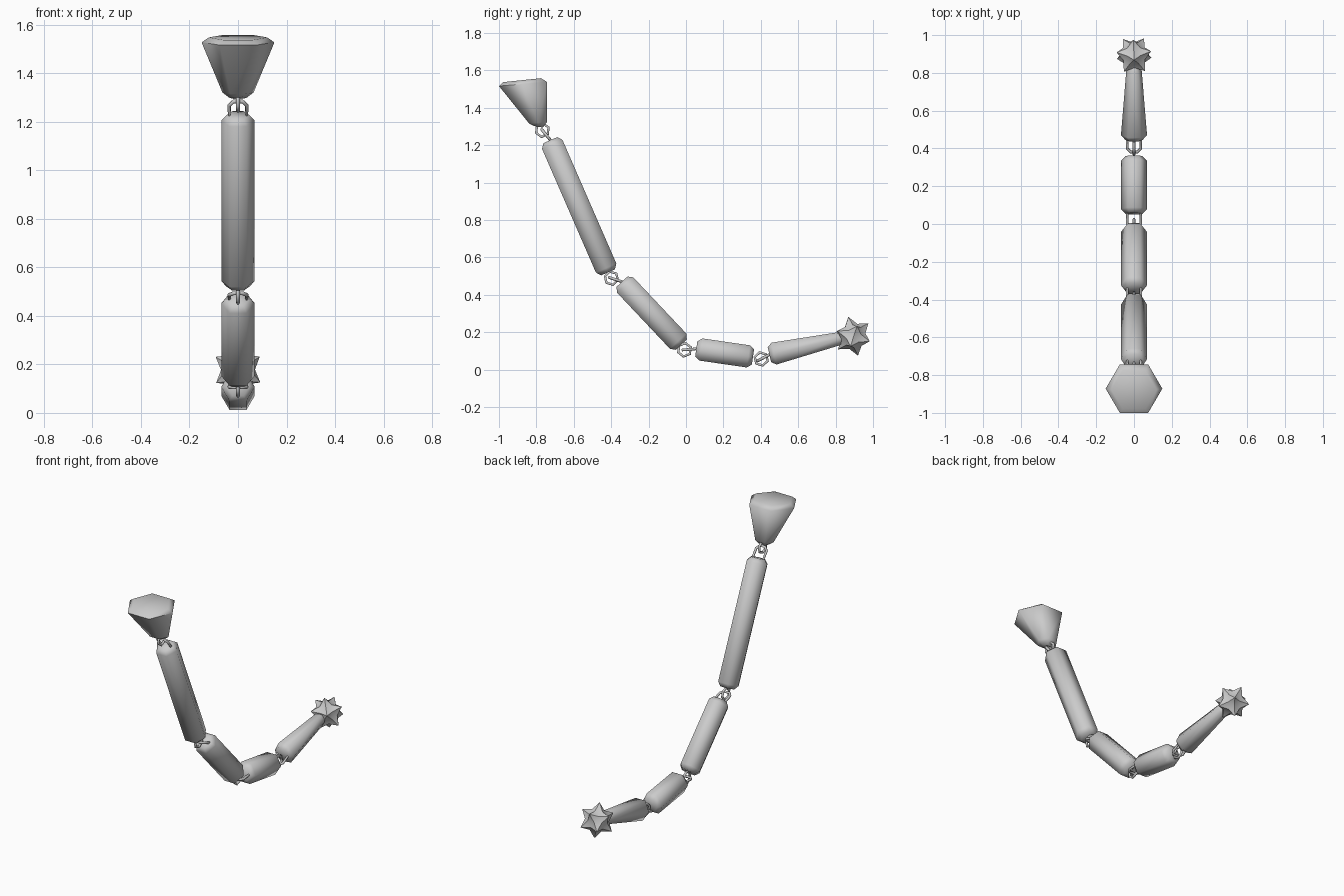
import bpy, bmesh, math
from mathutils import Vector, Matrix

if "Cube" in bpy.data.objects:
    bpy.data.objects.remove(bpy.data.objects["Cube"])


def finish(name, bm, angle=65):
    bmesh.ops.recalc_face_normals(bm, faces=bm.faces)
    me = bpy.data.meshes.new(name)
    bm.to_mesh(me)
    bm.free()
    ob = bpy.data.objects.new(name, me)
    bpy.context.collection.objects.link(ob)
    bpy.ops.object.select_all(action='DESELECT')
    ob.select_set(True)
    bpy.context.view_layer.objects.active = ob
    bpy.ops.object.shade_smooth_by_angle(angle=math.radians(angle))
    return ob


def hex_loft(name, rings):
    """Each ring: (left yz, right yz, half width in x), corners on +-x."""
    bm = bmesh.new()
    loops = []
    for l, r, w in rings:
        m = ((l[0] + r[0]) / 2, (l[1] + r[1]) / 2)
        pts = [(w, m), (w / 2, r), (-w / 2, r), (-w, m), (-w / 2, l), (w / 2, l)]
        loops.append([bm.verts.new((x, p[0], p[1])) for x, p in pts])
    for a, b in zip(loops, loops[1:]):
        for i in range(6):
            j = (i + 1) % 6
            bm.faces.new((a[i], a[j], b[j], b[i]))
    bm.faces.new(loops[0])
    bm.faces.new(loops[-1])
    return finish(name, bm)


def bar(name, p0, p1, r0=0.069, r1=0.069):
    """Hexagonal bar with chamfered ends."""
    p0, p1 = Vector(p0), Vector(p1)
    length = (p1 - p0).length
    d = (p1 - p0) / length
    n = Vector((-d.y, d.x))
    rings = []
    for t, r in ((0, r0 * .68), (.025, r0), (length - .025, r1), (length, r1 * .68)):
        c, h = p0 + d * t, n * r * math.cos(math.pi / 6)
        rings.append((c - h, c + h, r))
    return hex_loft(name, rings)


def wire(name, pts, radius=0.008):
    """Closed loop of bent wire."""
    cu = bpy.data.curves.new(name, 'CURVE')
    cu.dimensions = '3D'
    cu.bevel_depth = radius
    cu.bevel_resolution = 1
    sp = cu.splines.new('POLY')
    sp.points.add(len(pts) - 1)
    for p, q in zip(sp.points, pts):
        p.co = (*q, 1)
    sp.use_cyclic_u = True
    ob = bpy.data.objects.new(name, cu)
    bpy.context.collection.objects.link(ob)


# tapered head
hex_loft("head", [
    ((-.815, 1.303), (-.766, 1.294), .035),
    ((-.838, 1.315), (-.742, 1.325), .064),
    ((-1.0, 1.516), (-.743, 1.538), .15),
    ((-.978, 1.537), (-.775, 1.558), .12)])

# chain of bars
bars = [((-.725, 1.227), (-.417, .520)),
        ((-.342, .470), (-.025, .134)),
        ((.055, .111), (.358, .067))]
for i, (a, b) in enumerate(bars):
    bar(f"bar_{i + 1}", a, b)
tail = ((.446, .080), (.835, .169))
bar("tail_bar", *tail, .069, .041)

# joints: a side-on ring from the upper part, a flat staple from the lower part
rings = [(-.768, 1.280), (-.399, .489), (-.008, .106), (.402, .057)]
for i, (c, (a, b)) in enumerate(zip(rings, bars + [tail])):
    d = (Vector(b) - Vector(a)).normalized()
    base = math.atan2(d.y, d.x) + math.pi / 6
    wire(f"ring_{i + 1}", [(0, c[0] + .036 * math.cos(base + k * math.pi / 3),
                            c[1] + .036 * math.sin(base + k * math.pi / 3))
                           for k in range(6)])
    a = Vector(a)
    u = (Vector(c) - a).normalized()
    prof = [(.036, -.015), (.036, .052), (.018, .073),
            (-.018, .073), (-.036, .052), (-.036, -.015)]
    wire(f"staple_{i + 1}", [(x, a.x + u.x * t, a.y + u.y * t) for x, t in prof])

# spiked ball: the twelve base corners become spikes
bm = bmesh.new()
bmesh.ops.create_icosphere(bm, subdivisions=2, radius=1)
for v in bm.verts:
    v.co = v.co.normalized() * (.107 if len(v.link_edges) == 5 else .07)
rot = Matrix.Rotation(math.radians(14), 4, 'X') @ Matrix.Rotation(math.radians(20), 4, 'Z')
bmesh.ops.transform(bm, matrix=Matrix.Translation((0, .894, .178)) @ rot, verts=bm.verts)
finish("spiked_ball", bm, 40)
